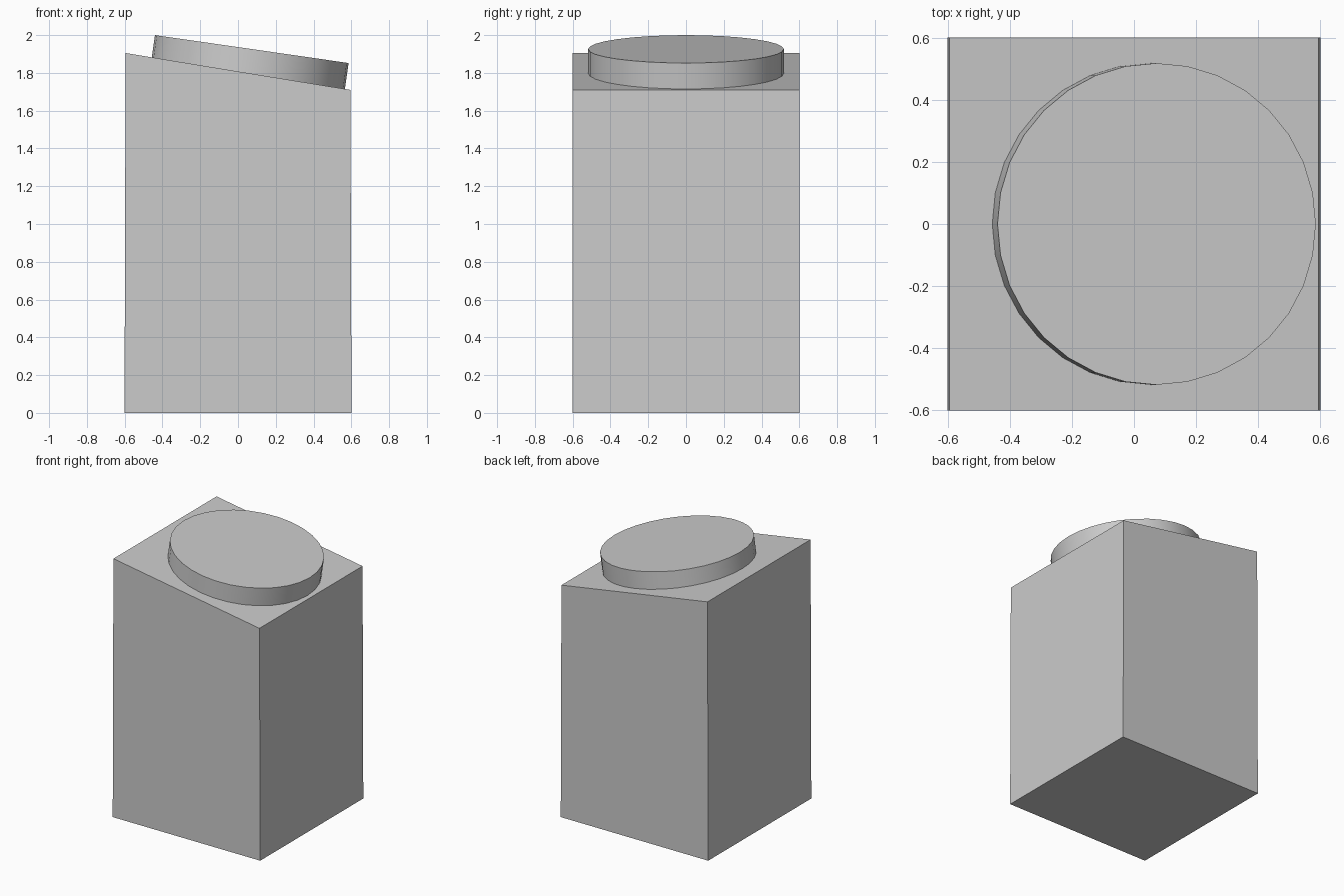
import bpy, bmesh, math
from mathutils import Vector

if "Cube" in bpy.data.objects:
    bpy.data.objects.remove(bpy.data.objects["Cube"])

# Square block with slightly tapered sides and a sloping top
bpy.ops.mesh.primitive_cube_add(size=1.2, location=(0, 0, 0.6))
block = bpy.context.object
block.name = "sloped_block"
block.data.transform(block.matrix_world)
block.location = (0, 0, 0)
bm = bmesh.new()
bm.from_mesh(block.data)
for v in bm.verts:
    side = 1 if v.co.x > 0 else -1
    if v.co.z > 0.6:
        v.co.x = side * 0.595
        v.co.z = 1.71 if side > 0 else 1.905
    else:
        v.co.x = side * 0.601
        v.co.z = 0
bm.to_mesh(block.data)
bm.free()

# Tilted round disc, sunk a little into the sloping top
tilt = math.radians(8.2)
depth = 0.18
axis = Vector((math.sin(tilt), 0, math.cos(tilt)))
top_centre = Vector((0.073, 0, 1.926))
bpy.ops.mesh.primitive_cylinder_add(
    vertices=32, radius=0.518, depth=depth,
    location=top_centre - axis * depth / 2, rotation=(0, tilt, 0))
disc = bpy.context.object
disc.name = "top_disc"
bpy.ops.object.shade_smooth_by_angle(angle=math.radians(30))
